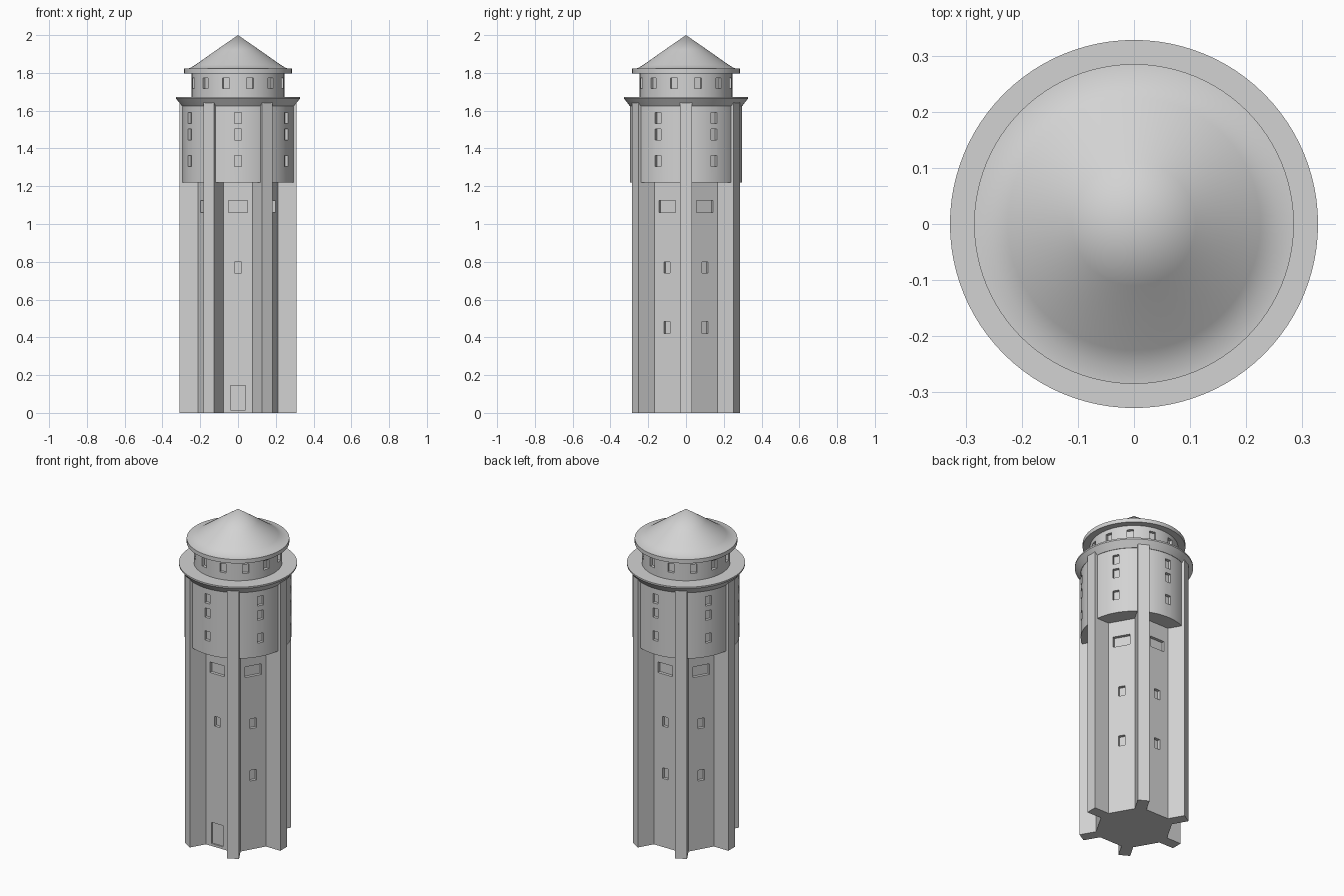
import bpy, bmesh
from math import cos, sin, pi, radians
from mathutils import Matrix

if "Cube" in bpy.data.objects:
    bpy.data.objects.remove(bpy.data.objects["Cube"])

stone = bpy.data.materials.new("light_grey_stone")
stone.diffuse_color = (0.65, 0.65, 0.65, 1)
stone.use_nodes = True
stone.node_tree.nodes["Principled BSDF"].inputs["Base Color"].default_value = stone.diffuse_color


def make(name, bm):
    bmesh.ops.recalc_face_normals(bm, faces=bm.faces)
    me = bpy.data.meshes.new(name)
    bm.to_mesh(me)
    bm.free()
    me.materials.append(stone)
    ob = bpy.data.objects.new(name, me)
    bpy.context.collection.objects.link(ob)
    return ob


def prism(name, pts, z0, z1):
    bm = bmesh.new()
    f = bm.faces.new([bm.verts.new((x, y, z0)) for x, y in pts])
    r = bmesh.ops.extrude_face_region(bm, geom=[f])
    bmesh.ops.translate(bm, vec=(0, 0, z1 - z0),
                        verts=[v for v in r["geom"] if isinstance(v, bmesh.types.BMVert)])
    return make(name, bm)


def lathe(name, profile, n=96):
    bm = bmesh.new()
    vs = [bm.verts.new((r, 0, z)) for r, z in profile]
    es = [bm.edges.new(p) for p in zip(vs, vs[1:])]
    bmesh.ops.spin(bm, geom=vs + es, cent=(0, 0, 0), axis=(0, 0, 1),
                   angle=2 * pi, steps=n, use_duplicate=False)
    bmesh.ops.remove_doubles(bm, verts=bm.verts, dist=1e-5)
    return make(name, bm)


def cut_openings(ob, boxes):
    """Each box: angle, wall radius, width, z0, z1, depth."""
    bm = bmesh.new()
    for a, r, w, z0, z1, d in boxes:
        m = (Matrix.Rotation(radians(a), 4, 'Z')
             @ Matrix.Translation((r - d + 0.05, 0, (z0 + z1) / 2))
             @ Matrix.Diagonal((0.1, w, z1 - z0, 1)))
        bmesh.ops.create_cube(bm, size=1, matrix=m)
    cutter = make("opening_cutter", bm)
    cutter.hide_render = True
    mod = ob.modifiers.new("openings", 'BOOLEAN')
    mod.object = cutter
    mod.solver = 'EXACT'
    dg = bpy.context.evaluated_depsgraph_get()
    me = bpy.data.meshes.new_from_object(ob.evaluated_get(dg))
    ob.modifiers.clear()
    ob.data = me
    bpy.data.objects.remove(cutter)


def smooth(ob, angle=35):
    bpy.ops.object.select_all(action='DESELECT')
    ob.select_set(True)
    bpy.context.view_layer.objects.active = ob
    bpy.ops.object.shade_smooth_by_angle(angle=radians(angle))


# hexagonal shaft with a buttress on every corner
star = []
for k in range(6):
    a = k * pi / 3
    for u, v in ((0.212, -0.033), (0.31, -0.033), (0.31, 0.033), (0.212, 0.033)):
        star.append((u * cos(a) - v * sin(a), u * sin(a) + v * cos(a)))
shaft = prism("buttressed_shaft", star, 0, 1.655)
holes = []
for a in range(-90, 270, 60):
    holes.append((a, 0.2, 0.10, 1.06, 1.125, 0.018))
    holes.append((a, 0.2, 0.038, 0.74, 0.80, 0.018))
    if a == -90:
        holes.append((a, 0.2, 0.08, 0.015, 0.145, 0.008))   # door
    else:
        holes.append((a, 0.2, 0.038, 0.42, 0.485, 0.018))
cut_openings(shaft, holes)

# round tank drum showing between the buttresses
drum = lathe("tank_drum", [(0, 1.22), (0.296, 1.22), (0.296, 1.65), (0, 1.65)])
cut_openings(drum, [(a, 0.296, 0.036, z, z + 0.057, 0.018)
                    for a in range(-90, 270, 60) for z in (1.305, 1.445, 1.533)])
smooth(drum)

# flared cornice
smooth(lathe("flared_cornice", [(0, 1.625), (0.298, 1.625), (0.328, 1.664),
                                (0.328, 1.673), (0, 1.673)]))

# lantern with twelve windows
lantern = lathe("lantern", [(0, 1.66), (0.245, 1.66), (0.245, 1.81), (0, 1.81)])
cut_openings(lantern, [(a, 0.245, 0.037, 1.717, 1.772, 0.018) for a in range(15, 375, 30)])
smooth(lantern)

# conical roof with a flat brim
smooth(lathe("roof", [(0, 1.798), (0.285, 1.798), (0.285, 1.822), (0.255, 1.825),
                      (0.225, 1.843), (0.11, 1.924), (0, 2.0)]), 40)
